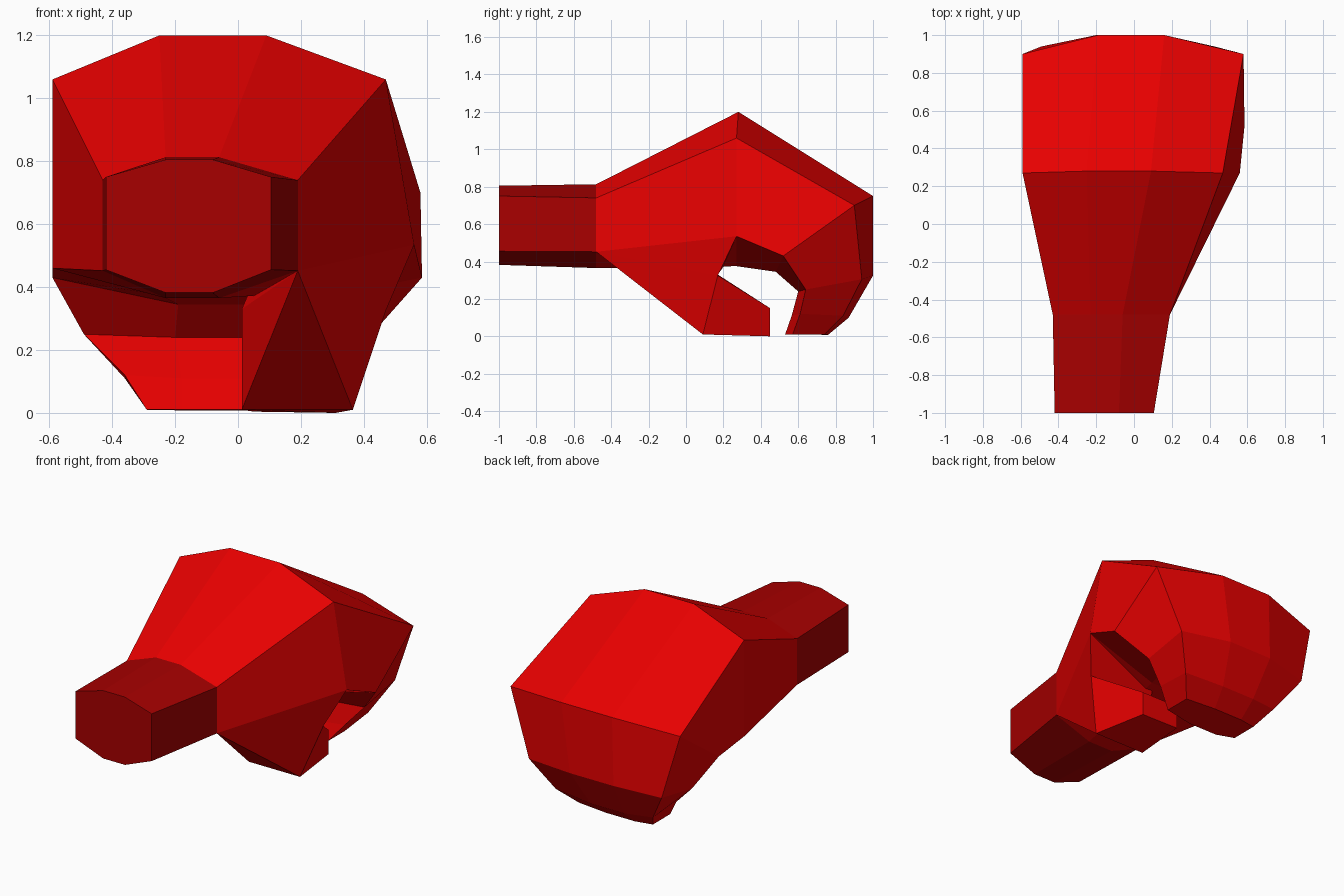
import bpy, bmesh

if "Cube" in bpy.data.objects:
    bpy.data.objects.remove(bpy.data.objects["Cube"])


def material(name, color):
    m = bpy.data.materials.new(name)
    m.diffuse_color = (*color, 1)
    m.use_nodes = True
    m.node_tree.nodes["Principled BSDF"].inputs["Base Color"].default_value = m.diffuse_color
    return m


red = material("red", (0.8, 0, 0))
dark_red = material("dark red", (0.39, 0, 0))


def make(name, verts, faces):
    bm = bmesh.new()
    vs = [bm.verts.new(v) for v in verts]
    for f in faces:
        bm.faces.new([vs[i] for i in f])
    bmesh.ops.recalc_face_normals(bm, faces=bm.faces)
    # everything behind the palm is the darker cuff
    for f in bm.faces:
        f.material_index = int(f.calc_center_median().y < -0.5)
    me = bpy.data.meshes.new(name)
    bm.to_mesh(me)
    bm.free()
    me.materials.append(red)
    me.materials.append(dark_red)
    ob = bpy.data.objects.new(name, me)
    bpy.context.collection.objects.link(ob)
    return ob


def ring(xs, outer_mid, outer_side, inner_side, inner_mid, dx=0, dz=0):
    """Eight-sided section; dx, dz shift the inner corner on the thumb side."""
    l, ml, mr, r = xs
    return [(l, *outer_side), (ml, *outer_mid), (mr, *outer_mid), (r, *outer_side),
            (r + dx, inner_side[0], inner_side[1] + dz),
            (mr, *inner_mid), (ml, *inner_mid), (l, *inner_side)]


# wrist, palm and curled fingers: one loft from cuff to fingertips
rings = [
    ring((-.42, -.23, -.08, .105), (-1, .805), (-1, .75), (-1, .455), (-1, .382)),
    ring((-.43, -.23, -.06, .19), (-.48, .813), (-.48, .74), (-.48, .452), (-.48, .365)),
    ring((-.59, -.25, .09, .47), (.28, 1.2), (.27, 1.06), (.27, .46), (.27, .375), .09, .075),
    ring((-.59, -.19, .16, .58), (1, .75), (.9, .70), (.52, .43), (.48, .345), .005),
    ring((-.49, -.20, .10, .425), (1, .325), (.94, .305), (.64, .25), (.60, .24)),
    ring((-.36, -.18, .05, .31), (.87, .10), (.84, .11), (.61, .12), (.565, .11)),
    ring((-.29, -.18, .02, .22), (.76, .008), (.74, .01), (.57, .01), (.53, .01)),
]
n = 8
faces = [[r * n + i, r * n + (i + 1) % n, (r + 1) * n + (i + 1) % n, (r + 1) * n + i]
         for r in range(len(rings) - 1) for i in range(n)]
faces += [list(range(n)), [(len(rings) - 1) * n + i for i in range(n)]]
make("fist", [v for r in rings for v in r], faces)

# thumb: wedge growing from the palm, then a tapering block toward the fingers
base = [(.19, -.48, .452), (.56, .27, .535), (.03, .2, .372)]
bend = [(.012, .09, .01), (.365, .09, .01), (.47, .17, .325), (.012, .17, .33)]
tip = [(.05, .45, .004), (.31, .45, 0), (.31, .45, .15), (.05, .45, .15)]
thumb_faces = [(0, 4, 3), (0, 3, 6), (0, 6, 2), (0, 5, 4), (0, 1, 5),
               (1, 2, 6, 5), (0, 2, 1), (7, 8, 9, 10)]
thumb_faces += [(3 + i, 3 + (i + 1) % 4, 7 + (i + 1) % 4, 7 + i) for i in range(4)]
make("thumb", base + bend + tip, thumb_faces)
